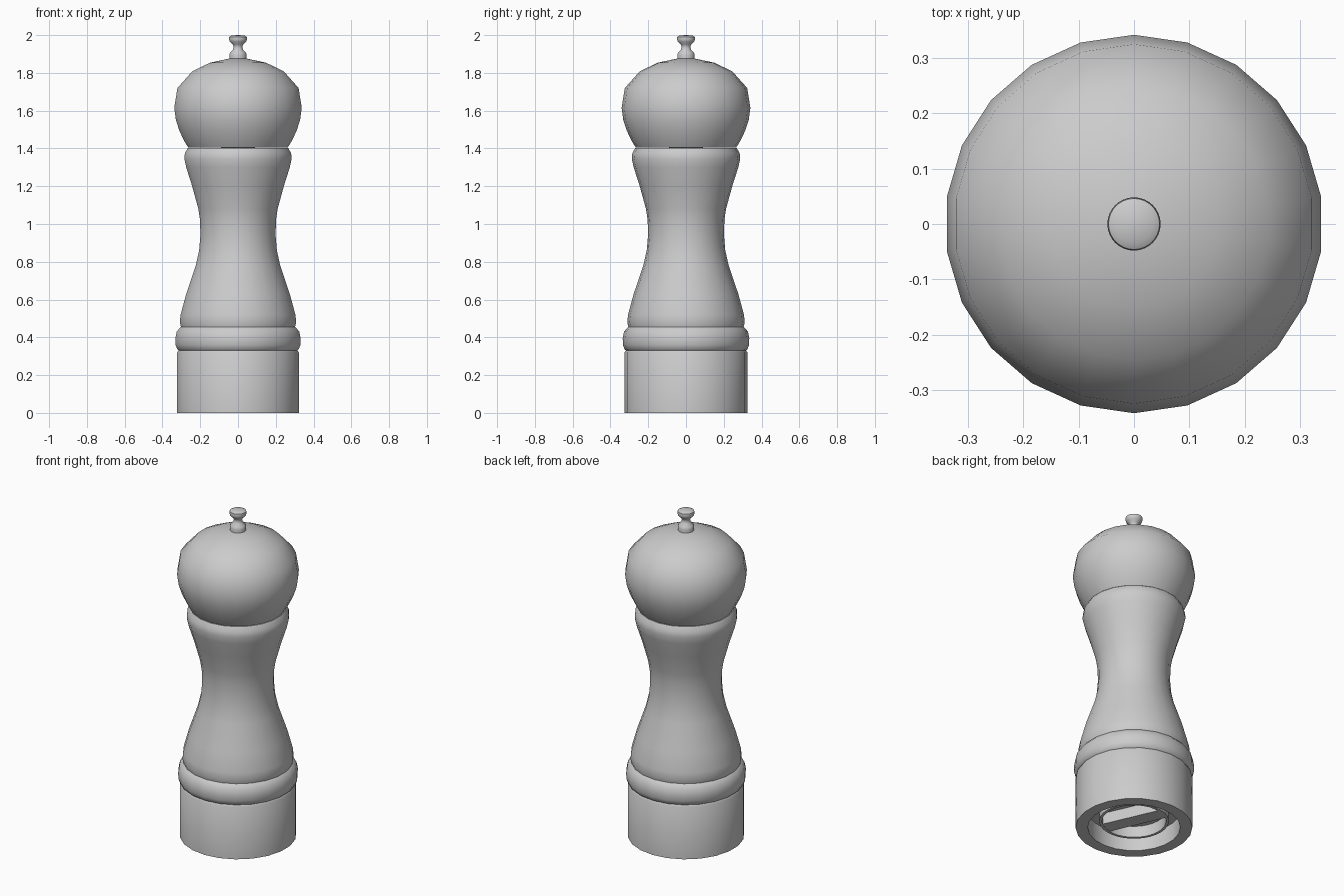
import bpy, bmesh, math
from mathutils import Matrix

if "Cube" in bpy.data.objects:
    bpy.data.objects.remove(bpy.data.objects["Cube"])


def lathe(name, profile, sides, closed=False, angle=35):
    """Revolve (radius, height) points around z, first vertex on +y."""
    bm = bmesh.new()
    rings = []
    for r, z in profile:
        if r == 0:
            rings.append([bm.verts.new((0, 0, z))] * sides)
        else:
            a = [math.pi / 2 + math.tau * i / sides for i in range(sides)]
            rings.append([bm.verts.new((r * math.cos(t), r * math.sin(t), z)) for t in a])
    pairs = list(zip(rings, rings[1:]))
    if closed:
        pairs.append((rings[-1], rings[0]))
    for low, high in pairs:
        for i in range(sides):
            j = (i + 1) % sides
            bm.faces.new(dict.fromkeys((low[i], low[j], high[j], high[i])))
    bmesh.ops.recalc_face_normals(bm, faces=bm.faces)
    return finish(name, bm, angle)


def finish(name, bm, angle=35):
    mesh = bpy.data.meshes.new(name)
    bm.to_mesh(mesh)
    bm.free()
    ob = bpy.data.objects.new(name, mesh)
    bpy.context.collection.objects.link(ob)
    bpy.ops.object.select_all(action='DESELECT')
    ob.select_set(True)
    bpy.context.view_layer.objects.active = ob
    bpy.ops.object.shade_smooth_by_angle(angle=math.radians(angle))
    return ob


SIDES = 22

# Turned body: hollow foot, bead, waist and collar
lathe("body", [
    (0, 0.11), (0.258, 0.11), (0.258, 0), (0.325, 0), (0.325, 0.32), (0.318, 0.331),
    (0.325, 0.337), (0.334, 0.36), (0.335, 0.395), (0.328, 0.43), (0.312, 0.449),
    (0.305, 0.455), (0.311, 0.48), (0.307, 0.52), (0.277, 0.63), (0.226, 0.78),
    (0.208, 0.86), (0.201, 0.94), (0.203, 1.02), (0.212, 1.08), (0.245, 1.2),
    (0.277, 1.3), (0.287, 1.345), (0.284, 1.375), (0.268, 1.403), (0, 1.403)], SIDES)

# Rounded head
lathe("head", [
    (0, 1.403), (0.266, 1.405), (0.288, 1.44), (0.314, 1.495), (0.332, 1.55),
    (0.341, 1.615), (0.324, 1.72), (0.245, 1.808), (0.15, 1.854), (0.05, 1.875),
    (0, 1.876)], SIDES)

# Metal top nut
lathe("top_nut", [
    (0, 1.865), (0.045, 1.865), (0.046, 1.895), (0.042, 1.908), (0.027, 1.922),
    (0.023, 1.937), (0.027, 1.95), (0.043, 1.964), (0.048, 1.978), (0.046, 1.991),
    (0.034, 1.998), (0, 2.0)], 32)

# Grinder ring inside the foot
lathe("grinder_ring", [(0.194, 0.04), (0.194, 0.11), (0.178, 0.11), (0.178, 0.04)],
      32, closed=True)

# Bar across the grinder
bm = bmesh.new()
bmesh.ops.create_cube(bm, size=1, matrix=Matrix.Rotation(math.radians(114), 4, 'Z')
                      @ Matrix.Translation((0, 0, 0.076))
                      @ Matrix.Diagonal((0.365, 0.09, 0.068, 1)))
finish("grinder_bar", bm)
